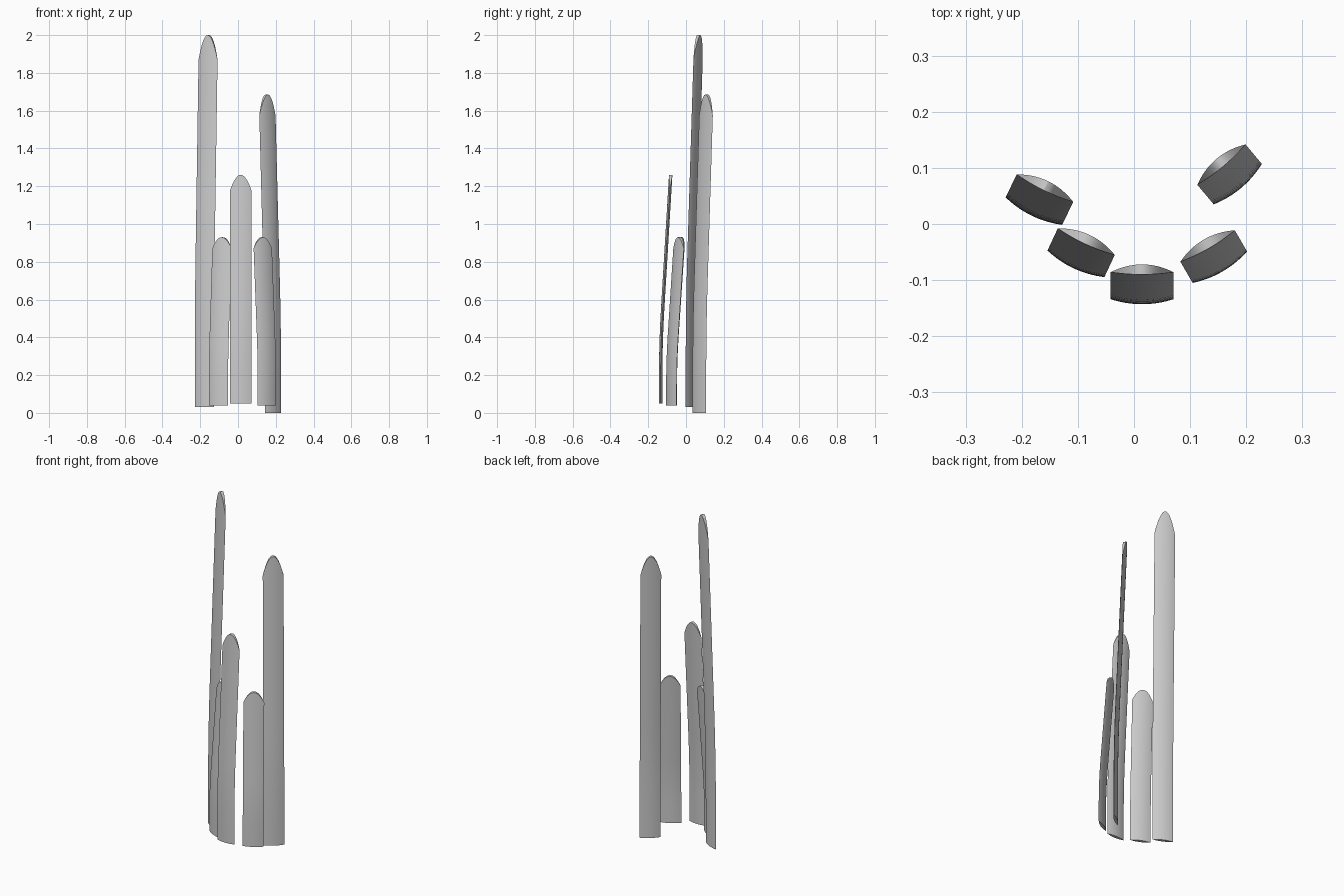
import bpy
import bmesh
from math import radians

if "Cube" in bpy.data.objects:
    bpy.data.objects.remove(bpy.data.objects["Cube"])

HALF_W = 0.056      # half width of a blade
HALF_T = 0.009      # half thickness at the middle of the lens section
COLS = [i / 8 for i in range(-8, 9)]
ROWS = [0, 0.12, 0.17, 0.22, 0.27, 0.32, 0.37, 0.42]


def bend(t, a=0.12, b=0.42):
    """Upright at the base, easing into a straight backward lean."""
    def g(v):
        if v < a:
            return 0.0
        if v < b:
            return (v - a) ** 2 / (2 * (b - a))
        return (b - a) / 2 + (v - b)
    return g(t) / g(1.0)


def make_blade(name, x, y, angle, z0, z1, lean=0.05):
    bm = bmesh.new()

    def grid(side):
        rows = []
        for r in ROWS + [None]:
            row = []
            for s in COLS:
                # last row follows the arched tip
                t = 0.934 + 0.066 * (1 - s * s) if r is None else r
                py = side * HALF_T * (1 - s * s) + lean * bend(t)
                row.append(bm.verts.new((s * HALF_W, py, t * (z1 - z0))))
            rows.append(row)
        return rows

    front, back = grid(-1), grid(1)
    n = len(COLS) - 1
    for j in range(len(ROWS)):
        for i in range(n):
            for g in (front, back):
                bm.faces.new((g[j][i], g[j][i + 1], g[j + 1][i + 1], g[j + 1][i]))
    # base and cut tip
    for j in (0, len(ROWS)):
        for i in range(n):
            bm.faces.new((front[j][i], front[j][i + 1], back[j][i + 1], back[j][i]))
    bmesh.ops.remove_doubles(bm, verts=bm.verts, dist=1e-5)
    bmesh.ops.recalc_face_normals(bm, faces=bm.faces)

    mesh = bpy.data.meshes.new(name)
    bm.to_mesh(mesh)
    bm.free()
    ob = bpy.data.objects.new(name, mesh)
    bpy.context.collection.objects.link(ob)
    ob.location = (x, y, z0)
    ob.rotation_euler.z = radians(angle)
    bpy.ops.object.select_all(action='DESELECT')
    ob.select_set(True)
    bpy.context.view_layer.objects.active = ob
    bpy.ops.object.shade_smooth_by_angle(angle=radians(30))


# Five blades in an open horseshoe, all leaning inward
make_blade("tall_left_blade", -0.1785, 0.023, -26, 0.03, 2.0)
make_blade("short_left_blade", -0.1035, -0.071, -25, 0.04, 0.93, 0.048)
make_blade("middle_blade", 0.0145, -0.134, 0, 0.05, 1.26, 0.053)
make_blade("short_right_blade", 0.153, -0.077, 30, 0.04, 0.93, 0.048)
make_blade("tall_right_blade", 0.185, 0.071, 40, 0.0, 1.685)
